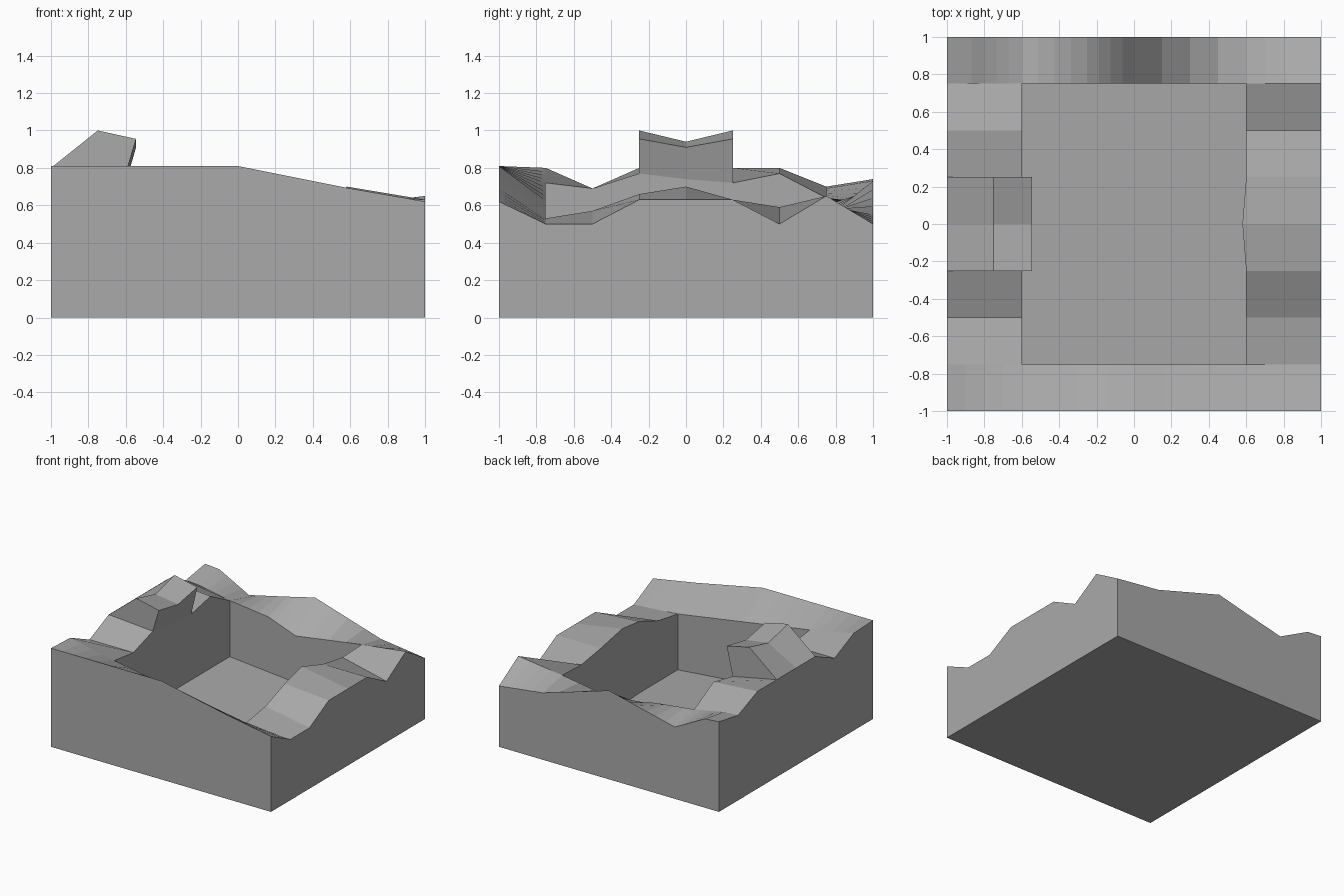
import bpy
import bmesh

if "Cube" in bpy.data.objects:
    bpy.data.objects.remove(bpy.data.objects["Cube"])

LEVELS = [-1, -.75, -.5, -.25, 0, .25, .5, .75, 1]   # stations along the sides


def rail(points, n=1):
    """Subdivide a polyline so twisted strips stay evenly ruled."""
    out = [points[0]]
    for a, b in zip(points, points[1:]):
        for i in range(1, n + 1):
            t = i / n
            out.append(tuple(p + (q - p) * t for p, q in zip(a, b)))
    return out


def floor(p):
    """Point of the gently tilted basin floor below p."""
    return (p[0], p[1], .125 - .09 * p[0])


def base(p):
    return (p[0], p[1], 0)


bm = bmesh.new()


def face(*points):
    bm.faces.new([bm.verts.new(p) for p in points])


def strip(a, b):
    """Bridge two rails with quads."""
    for i in range(len(a) - 1):
        face(a[i], a[i + 1], b[i + 1], b[i])


# Front bank rails
fx = [-1, -.6, 0, .6, 1]
front_out = rail([(x, -1, z) for x, z in zip(fx, [.81, .81, .81, .69, .62])], 4)
front_in = rail([(x, -.75, z) for x, z in zip(fx, [.80, .72, .625, .53, .50])], 4)

# Back bank rails
bx = [-1, -.87, -.6, -.25, 0, .6, 1]
back_out = rail([(x, 1, z) for x, z in zip(bx, [.74, .73, .59, .67, .73, .55, .50])], 4)
back_in = rail([(x, .75, z) for x, z in zip(bx, [.70, .69, .64, .60, .51, .60, .65])], 4)

# Side rails: outer edge and basin rim
ys = LEVELS[1:-1]
left_out = [(-1, y, z) for y, z in zip(ys, [.80, .69, .80, .80, .80, .80, .70])]
left_in = [(-.6, y, z) for y, z in zip(ys, [.72, .69, .77, .74, .72, .77, .64])]
right_out = [(1, y, z) for y, z in zip(ys, [.50, .50, .63, .63, .63, .50, .65])]
right_in = [(.58 if y == 0 else .6, y, z)
            for y, z in zip(ys, [.53, .57, .66, .70, .63, .59, .60])]

# Terrain banks
strip(front_out, front_in)
strip(back_in, back_out)
strip(right_in, right_out)
strip(left_out[:3], left_in[:3])
strip(left_out[4:], left_in[4:])

# Raised outcrop on the left bank, leaning over the basin
crest = [(-.75, y, z) for y, z in zip([-.25, 0, .25], [1, .94, 1])]
lip = [(-.545, y, z) for y, z in zip([-.25, 0, .25], [.955, .91, .955])]
strip(left_out[2:5], crest)
strip(crest, lip)
strip(lip, left_in[2:5])
for i, k in ((0, 2), (2, 4)):
    face(left_out[k], left_in[k], lip[i], crest[i])

# Basin walls and floor
inside = lambda r: [p for p in r if -.601 < p[0] < .601]
basin = [inside(front_in), right_in, inside(back_in), left_in]
for r in basin:
    strip(r, [floor(p) for p in r])
face(*[floor((x, y, 0)) for x, y in ((-.6, -.75), (.6, -.75), (.6, .75), (-.6, .75))])

# Outer sides and underside
left_full = [front_out[0]] + left_out + [back_out[0]]
right_full = [front_out[-1]] + right_out + [back_out[-1]]
for r in (front_out, back_out, left_full, right_full):
    face(*r, base(r[-1]), base(r[0]))
face((-1, -1, 0), (-1, 1, 0), (1, 1, 0), (1, -1, 0))

bmesh.ops.remove_doubles(bm, verts=bm.verts, dist=.0005)
bmesh.ops.recalc_face_normals(bm, faces=bm.faces)

mesh = bpy.data.meshes.new("terrain_basin")
bm.to_mesh(mesh)
bm.free()
block = bpy.data.objects.new("terrain_basin", mesh)
bpy.context.collection.objects.link(block)

stone = bpy.data.materials.new("stone grey")
stone.diffuse_color = (.4, .4, .4, 1)
stone.use_nodes = True
stone.node_tree.nodes["Principled BSDF"].inputs["Base Color"].default_value = stone.diffuse_color
mesh.materials.append(stone)
